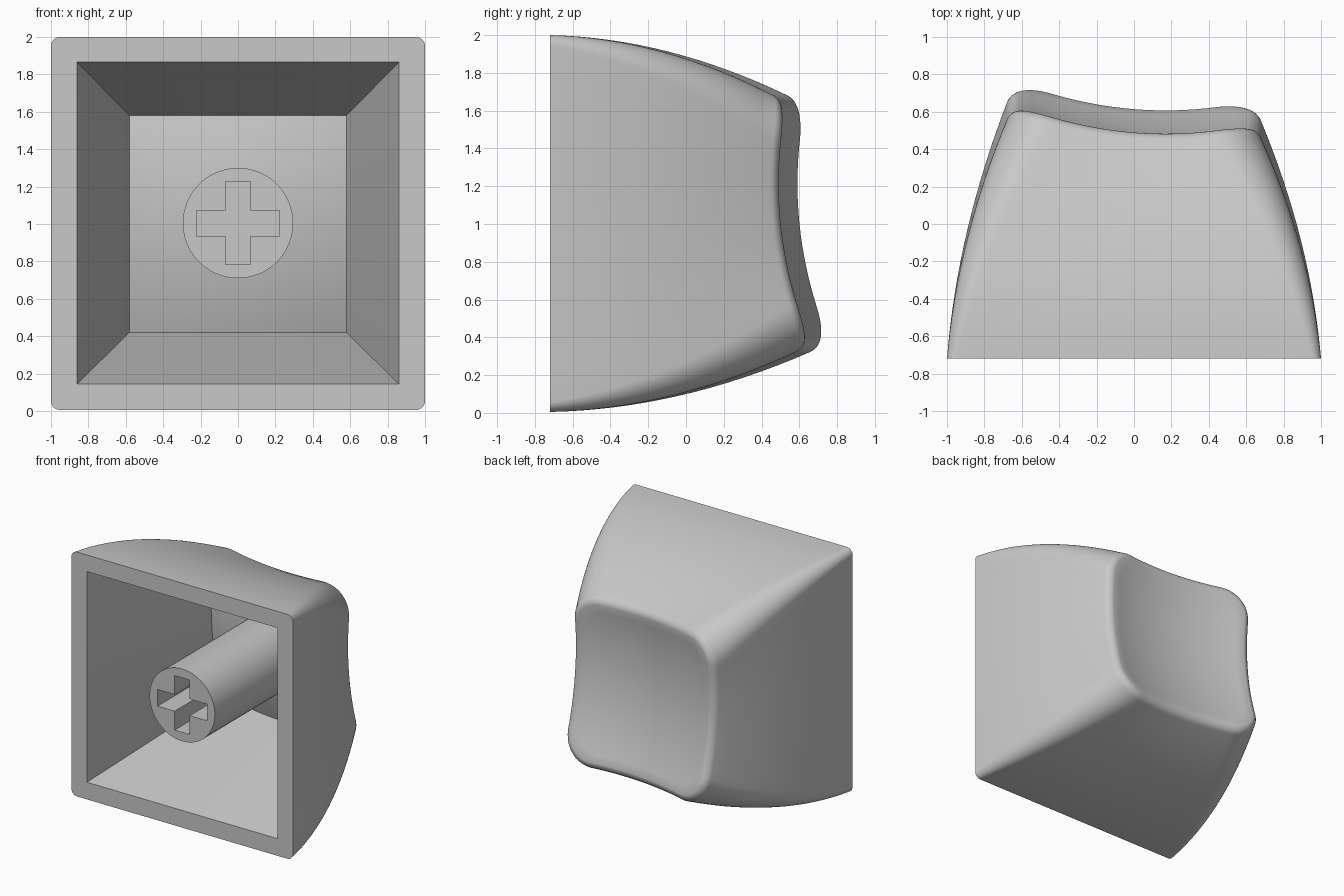
import bpy, bmesh, math
from mathutils import Vector

cube = bpy.data.objects.get("Cube")
if cube:
    bpy.data.objects.remove(cube, do_unlink=True)

BASE_Y = -0.72      # plane of the open underside
MID_Z = 1.005
ROUND = 0.07        # radius of the rounding around the dished face
LEAN = math.radians(20)     # wall slope where that rounding starts

grey = bpy.data.materials.new("plain grey plastic")
grey.use_nodes = True
grey.diffuse_color = (0.58, 0.58, 0.58, 1)
grey.node_tree.nodes["Principled BSDF"].inputs["Base Color"].default_value = (0.58, 0.58, 0.58, 1)


def finish(bm, name, angle=35):
    bmesh.ops.remove_doubles(bm, verts=bm.verts[:], dist=0.0005)
    bmesh.ops.recalc_face_normals(bm, faces=bm.faces[:])
    mesh = bpy.data.meshes.new(name)
    bm.to_mesh(mesh)
    bm.free()
    mesh.materials.append(grey)
    obj = bpy.data.objects.new(name, mesh)
    bpy.context.collection.objects.link(obj)
    bpy.ops.object.select_all(action='DESELECT')
    obj.select_set(True)
    bpy.context.view_layer.objects.active = obj
    bpy.ops.object.shade_smooth_by_angle(angle=math.radians(angle))


def dish(x, z):
    """Tilted, hollowed finger surface."""
    h = z - MID_Z
    return 0.46 - 0.081 * x - 0.1 * h + 0.24 * (x * x + h * h)


def hollow_floor(x, z):
    """Inner surface, parallel to the finger surface."""
    return dish(x, z) - 0.095


def rounded_rect(hx, low, high, r, corner=12, side=16):
    """Points (x, z) of a rounded rectangle, evenly split on every side."""
    centres = [(hx - r, high - r), (r - hx, high - r), (r - hx, low + r), (hx - r, low + r)]
    arcs = []
    for q, (cx, cz) in enumerate(centres):
        arcs.append([(cx + r * math.cos(a), cz + r * math.sin(a))
                     for a in (math.pi / 2 * (q + i / corner) for i in range(corner + 1))])
    pts = []
    for q, arc in enumerate(arcs):
        pts += arc
        a, b = Vector(arc[-1]), Vector(arcs[(q + 1) % 4][0])
        pts += [tuple(a.lerp(b, i / side)) for i in range(1, side)]
    return pts


def outline(t, inset=0.0):
    """Loft section of the bowed shell, from underside (0) to rim (1)."""
    side = 0.11 * t + 0.21 * t * t + inset
    rise = 0.03 * t + 0.285 * t * t + inset
    return rounded_rect(1 - side, 0.005 + rise, 2 - rise, 0.05 + 0.19 * t - inset)


def add_ring(bm, pts):
    return [bm.verts.new(p) for p in pts]


def bridge(bm, a, b):
    n = len(a)
    for i in range(n):
        bm.faces.new((a[i], a[(i + 1) % n], b[(i + 1) % n], b[i]))


def cap(bm, ring, surface, steps=10):
    """Close a ring with shrinking rings that follow a curved surface."""
    edge = [v.co.copy() for v in ring]
    for k in range(steps - 1, 0, -1):
        f = k / steps
        pts = []
        for c in edge:
            x, z = c.x * f, MID_Z + (c.z - MID_Z) * f
            pts.append((x, surface(x, z), z))
        inner = add_ring(bm, pts)
        bridge(bm, ring, inner)
        ring = inner
    centre = bm.verts.new((0, surface(0, MID_Z), MID_Z))
    for i, v in enumerate(ring):
        bm.faces.new((v, ring[(i + 1) % len(ring)], centre))


# Shell: outer walls, rounded rim, dished face, underside lip and tapered hollow
bm = bmesh.new()
rim_y = [dish(x, z) for x, z in outline(1, ROUND * math.cos(LEAN))]
shoulder = ROUND * (1 - math.sin(LEAN))

rings = []
levels = 16
for k in range(levels + 1):
    t = k / levels
    rings.append(add_ring(bm, [(x, BASE_Y + (top - shoulder - BASE_Y) * t, z)
                               for (x, z), top in zip(outline(t), rim_y)]))
for k in range(1, 8):
    a = LEAN + (math.pi / 2 - LEAN) * k / 7
    section = outline(1, ROUND * (math.cos(LEAN) - math.cos(a)))
    rings.append(add_ring(bm, [(x, top - ROUND * (1 - math.sin(a)), z)
                               for (x, z), top in zip(section, rim_y)]))
for a, b in zip(rings, rings[1:]):
    bridge(bm, a, b)
cap(bm, rings[-1], dish)

mouth = add_ring(bm, [(x, BASE_Y, z) for x, z in rounded_rect(0.86, 0.145, 1.865, 0)])
floor = add_ring(bm, [(x, hollow_floor(x, z), z)
                      for x, z in rounded_rect(0.58, 0.42, 1.58, 0)])
bridge(bm, rings[0], mouth)
bridge(bm, mouth, floor)
cap(bm, floor, hollow_floor)
finish(bm, "keycap_shell")

# Stem: round post with a cross-shaped socket in its end
bm = bmesh.new()
ARM, HALF = 0.222, 0.068
cross = []
for q in range(4):
    c, s = round(math.cos(q * math.pi / 2)), round(math.sin(q * math.pi / 2))
    for x, z in ((ARM, -HALF), (ARM, HALF), (HALF, HALF)):
        cross.append((x * c - z * s, x * s + z * c))
circle = [(0.295 * math.cos(a), 0.295 * math.sin(a))
          for a in (math.tau * i / 64 for i in range(64))]


def tube(pts, end):
    """Walls running inward from the stem tip; returns the tip loop."""
    tip = add_ring(bm, [(x, BASE_Y, MID_Z + z) for x, z in pts])
    far = add_ring(bm, [(x, end, MID_Z + z) for x, z in pts])
    bridge(bm, tip, far)
    bm.faces.new(far)
    return tip


tips = [tube(circle, 0.43), tube(cross, -0.1)]
edges = [bm.edges.get((t[i], t[i - 1])) for t in tips for i in range(len(t))]
bmesh.ops.triangle_fill(bm, edges=edges, use_beauty=True, normal=(0, -1, 0))
finish(bm, "stem_with_cross_socket")
